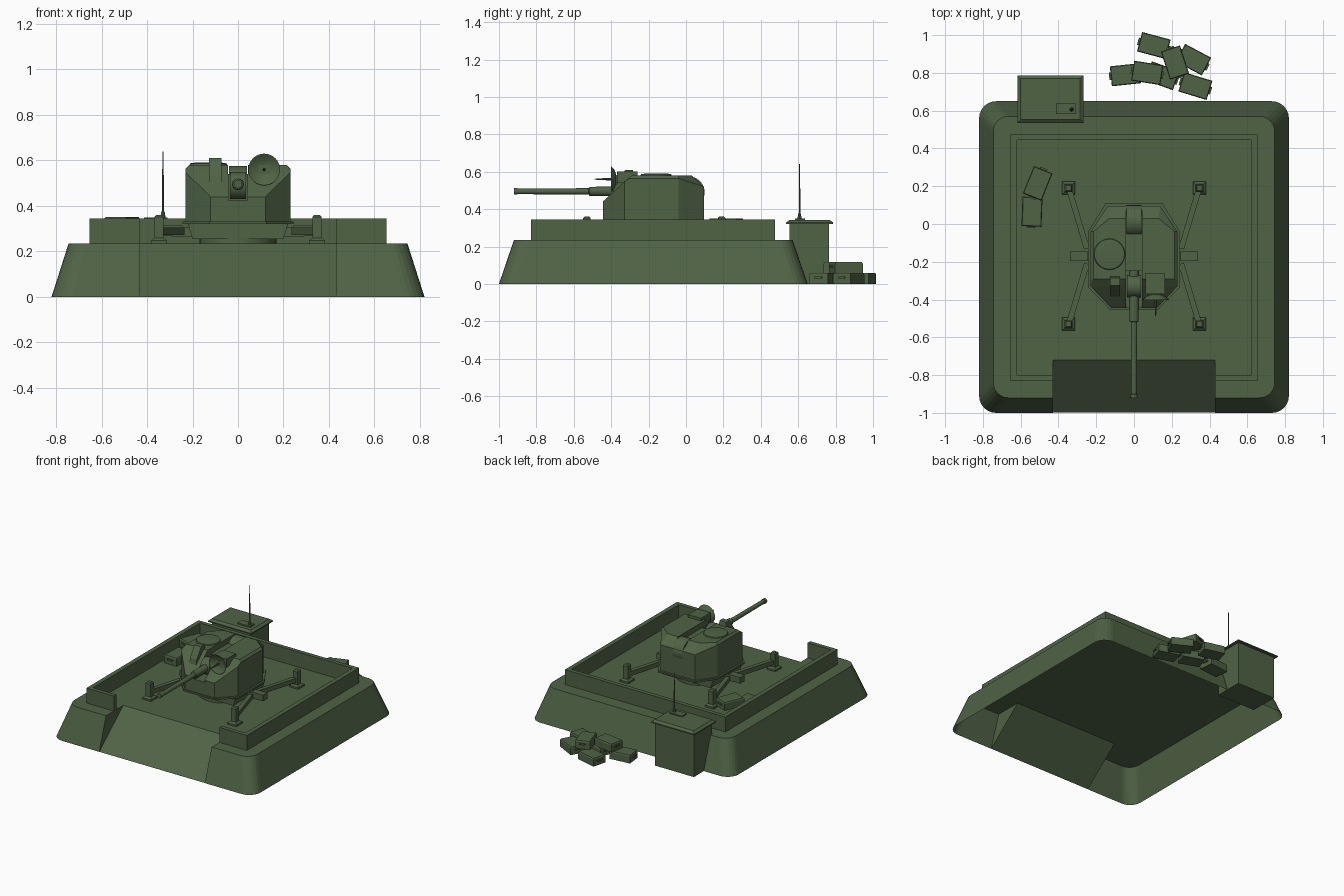
import bpy, bmesh, math
from mathutils import Matrix, Vector

if "Cube" in bpy.data.objects:
    bpy.data.objects.remove(bpy.data.objects["Cube"])

mat = bpy.data.materials.new("olive_green")
mat.diffuse_color = (0.08, 0.125, 0.06, 1)
mat.use_nodes = True
mat.node_tree.nodes["Principled BSDF"].inputs["Base Color"].default_value = mat.diffuse_color


def finish(name, bm, smooth=False):
    bmesh.ops.recalc_face_normals(bm, faces=bm.faces)
    me = bpy.data.meshes.new(name)
    bm.to_mesh(me)
    bm.free()
    ob = bpy.data.objects.new(name, me)
    bpy.context.collection.objects.link(ob)
    me.materials.append(mat)
    if smooth:
        bpy.context.view_layer.objects.active = ob
        ob.select_set(True)
        bpy.ops.object.shade_smooth_by_angle(angle=math.radians(35))
        ob.select_set(False)
    return ob


def loft(name, loops, matrix=None, smooth=False):
    bm = bmesh.new()
    rings = [[bm.verts.new(p) for p in loop] for loop in loops]
    n = len(rings[0])
    for a, b in zip(rings, rings[1:]):
        for i in range(n):
            j = (i + 1) % n
            bm.faces.new((a[i], a[j], b[j], b[i]))
    bm.faces.new(rings[0][::-1])
    bm.faces.new(rings[-1])
    if matrix:
        bm.transform(matrix)
    return finish(name, bm, smooth)


def rect(x0, x1, y0, y1, z, r=0, seg=6):
    if r == 0:
        return [(x0, y0, z), (x1, y0, z), (x1, y1, z), (x0, y1, z)]
    pts = []
    for k, (cx, cy) in enumerate([(x1 - r, y1 - r), (x0 + r, y1 - r), (x0 + r, y0 + r), (x1 - r, y0 + r)]):
        for s in range(seg + 1):
            a = math.radians(90 * (k + s / seg))
            pts.append((cx + r * math.cos(a), cy + r * math.sin(a), z))
    return pts


def box(name, x0, x1, y0, y1, z0, z1, matrix=None):
    return loft(name, [rect(x0, x1, y0, y1, z0), rect(x0, x1, y0, y1, z1)], matrix)


def lathe(name, profile, origin, axis="Z", seg=16):
    rot = Matrix.Rotation(math.radians(90), 4, "X") if axis == "Y" else (
        Matrix.Rotation(math.radians(90), 4, "Y") if axis == "X" else Matrix())
    loops = [[(r * math.cos(2 * math.pi * i / seg), r * math.sin(2 * math.pi * i / seg), h)
              for i in range(seg)] for r, h in profile]
    return loft(name, loops, Matrix.Translation(origin) @ rot, True)


def cut(ob, *cutters):
    for c in cutters:
        c.hide_render = True
        m = ob.modifiers.new("cut", "BOOLEAN")
        m.operation, m.solver, m.object = "DIFFERENCE", "EXACT", c
        bpy.context.view_layer.objects.active = ob
        bpy.ops.object.modifier_apply(modifier=m.name)
        bpy.data.objects.remove(c)


# Earth mound with entry ramp, open underneath
mound = loft("mound", [rect(-.82, .82, -1, .65, 0, .09), rect(-.745, .745, -.92, .57, .235, .08)])
ramp_side = [(-.999, 0), (-.72, .235), (-.67, .2771), (-.67, .4), (-1.1, .4), (-1.1, -.0851)]
cut(mound, loft("ramp_cutter", [[(x, y, z) for y, z in ramp_side] for x in (-.43, .43)]))
bm = bmesh.new()
bm.from_mesh(mound.data)
bmesh.ops.delete(bm, geom=[f for f in bm.faces if all(abs(v.co.z) < .001 for v in f.verts)], context="FACES")
bm.to_mesh(mound.data)
bm.free()

# Parapet wall with a gap at the ramp
half = [(.43, -.83), (.653, -.83), (.653, .475)]
inner = [(.62, .445), (.62, -.80), (.43, -.80)]
flip = lambda pts: [(-x, y) for x, y in reversed(pts)]
plan = half + flip(half) + flip(inner) + inner
loft("parapet_wall", [[(x, y, z) for x, y in plan] for z in (.235, .345)])

# Turret shell with gun slot
hull = [(.23, -.04, .33), (.14, .095, .33), (.12, -.445, .33), (.23, -.33, .33),
        (.12, -.445, .44), (.23, -.33, .547), (.23, -.30, .565), (.215, -.29, .58),
        (.23, -.04, .565), (.215, -.04, .58), (.13, .03, .58), (.14, .095, .52)]
bm = bmesh.new()
for x, y, z in hull:
    bm.verts.new((x, y, z))
    bm.verts.new((-x, y, z))
bmesh.ops.convex_hull(bm, input=bm.verts)
bmesh.ops.dissolve_limit(bm, angle_limit=.03, verts=bm.verts, edges=bm.edges)
turret = finish("turret", bm)
cut(turret, box("slot_cutter", -.043, .043, -.6, .2, .54, .7),
    box("port_cutter", -.042, .042, -.6, -.25, .425, .7))
lathe("rear_slot_cover", [(.085, -.04), (.085, .04)], (0, .015, .49), "X", 24)

# Turret skirt and carriage
skirt = [(.243, -.04), (.15, .11)]
skirt_front = [(.125, -.455), (.243, -.335)]
ring = skirt + flip(skirt) + flip(skirt_front) + skirt_front
loft("turret_skirt", [[(x, y, z) for x, y in ring] for z in (.32, .332)])
loft("carriage", [rect(-.2, .2, -.34, 0, .255), rect(-.22, .22, -.34, 0, .32)])
lathe("pedestal", [(.17, .235), (.17, .26)], (0, -.17, 0), seg=24)

# Gun
lathe("gun_barrel", [(.026, .2), (.026, .41), (.024, .515), (.017, .52), (.015, .90), (.018, .902), (.018, .92)],
      (0, 0, .495), "Y")
lathe("gun_mantlet", [(.06, -.036), (.06, .036)], (0, -.33, .49), "X", 20)

# Roof equipment: sight, hatch, radar dish
sight = [(-.385, .49), (-.375, .535), (-.325, .61), (-.285, .61), (-.275, .56), (-.3, .52)]
loft("sight", [[(x, y, z) for y, z in sight] for x in (-.128, -.073)])
lathe("hatch", [(.085, .575), (.08, .587), (.06, .59)], (-.13, -.16, 0), seg=20)
box("radar_mount", .06, .165, -.37, -.26, .54, .6)
box("radar_neck", .09, .14, -.385, -.36, .54, .58)
lathe("radar_dish", [(.02, .372), (.05, .382), (.07, .402), (.066, .402), (.046, .388), (.01, .38)],
      (.115, 0, .56), "Y", 24)
lathe("radar_feed", [(.007, .37), (.005, .45), (.002, .49)], (.115, 0, .56), "Y", 8)


# Outriggers with jack feet
def beam(name, a, b, w, z0, z1):
    d = Vector(b) - Vector(a)
    m = Matrix.Translation((a[0], a[1], 0)) @ Matrix.Rotation(math.atan2(d.y, d.x), 4, "Z")
    box(name, 0, d.length, -w / 2, w / 2, z0, z1, m)


for s, side in ((-1, "left"), (1, "right")):
    beam(side + "_arm", (s * .15, -.17), (s * .29, -.17), .04, .265, .305)
    beam(side + "_hinge", (s * .245, -.17), (s * .34, -.17), .05, .27, .315)
    for fy, hy, end in ((.19, -.13, "rear"), (-.53, -.21, "front")):
        n = side + "_" + end
        beam(n + "_leg", (s * .25, hy), (s * .345, fy), .03, .272, .305)
        fx = s * .347
        loft(n + "_foot", [rect(fx - .035, fx + .035, fy - .035, fy + .035, .235),
                           rect(fx - .035, fx + .035, fy - .035, fy + .035, .247),
                           rect(fx - .022, fx + .022, fy - .022, fy + .022, .258)])
        loft(n + "_jack", [rect(fx - .02, fx + .02, fy - .02, fy + .02, .255),
                           rect(fx - .02, fx + .02, fy - .02, fy + .02, .352),
                           rect(fx - .013, fx + .013, fy - .013, fy + .013, .36)])

# Command hut with roof, hatch and antenna
box("hut", -.60, -.285, .553, .765, 0, .325)
loft("hut_roof", [rect(-.618, -.267, .535, .787, .32), rect(-.618, -.267, .535, .787, .328),
                  rect(-.60, -.285, .553, .769, .342)])
box("antenna_plate", -.413, -.31, .583, .637, .34, .35)
lathe("antenna", [(.012, .345), (.008, .37), (.004, .38), (.004, .5), (.002, .64)], (-.33, .607, 0), seg=8)


# Ammunition crates behind the mound and on the deck
def crate(i, x, y, deg, z):
    m = Matrix.Translation((x, y, z)) @ Matrix.Rotation(math.radians(deg), 4, "Z")
    loft("crate_%d" % i, [rect(-.078, .078, -.053, .053, 0), rect(-.078, .078, -.053, .053, .05),
                          rect(-.074, .074, -.049, .049, .058)], m)
    for e in (-1, 1):
        box("crate_handle_%d" % i, e * .082 - .005, e * .082 + .005, -.02, .02, .03, .04, m)


crates = [(.105, .945, -15, 0), (-.045, .79, 6, 0), (.15, .785, -20, 0), (.315, .87, -28, 0), (.325, .73, -17, 0),
          (.07, .80, -9, .058), (.217, .855, -72, .058), (-.54, .065, 88, .235), (-.51, .215, 68, .293)]
for i, c in enumerate(crates):
    crate(i + 1, *c)
